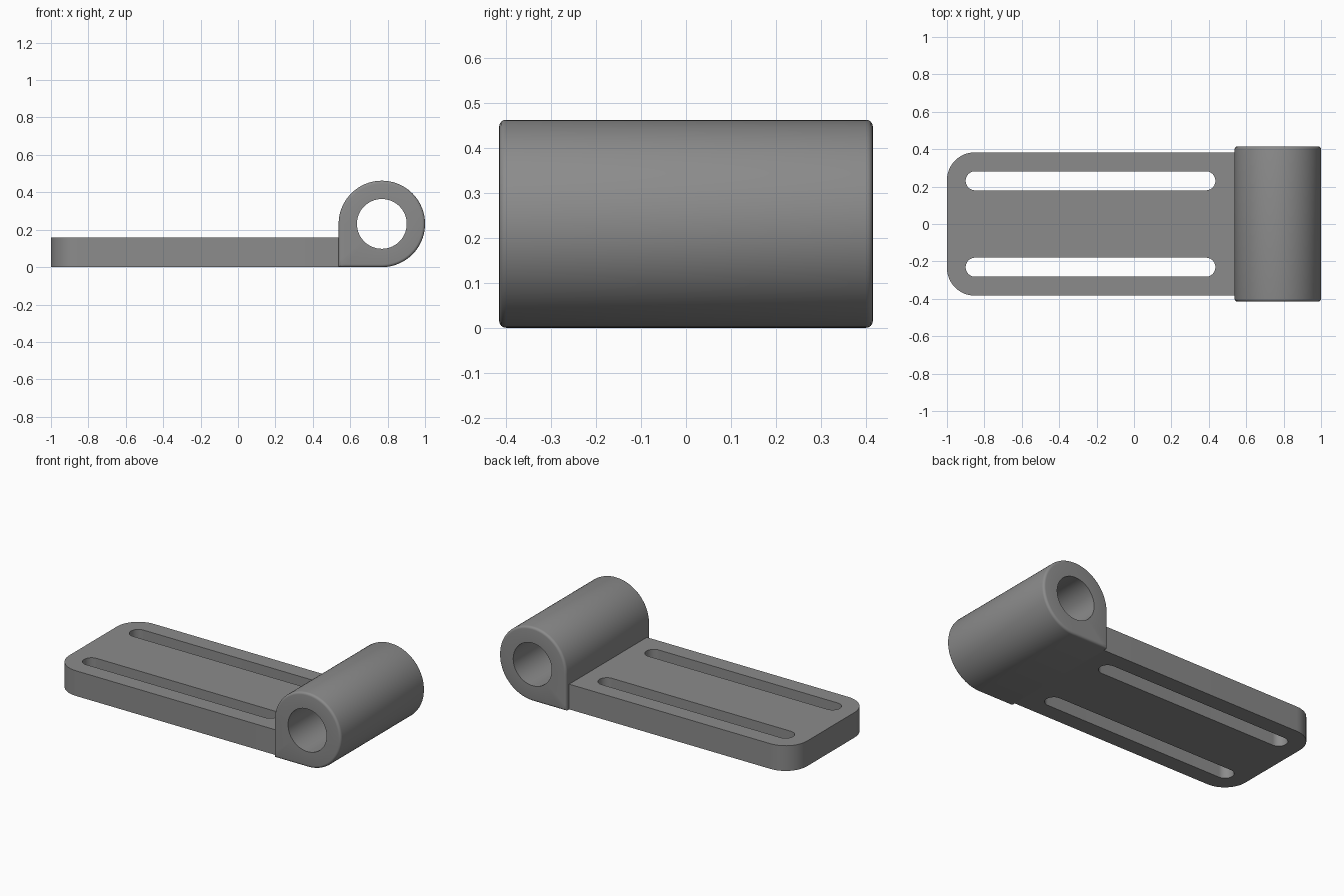
import bpy, bmesh, math

if "Cube" in bpy.data.objects:
    bpy.data.objects.remove(bpy.data.objects["Cube"])

grey = bpy.data.materials.new("grey metal")
grey.diffuse_color = (0.26, 0.26, 0.26, 1)
grey.use_nodes = True
grey.node_tree.nodes["Principled BSDF"].inputs["Base Color"].default_value = grey.diffuse_color


def finish(bm, name):
    bmesh.ops.recalc_face_normals(bm, faces=bm.faces)
    mesh = bpy.data.meshes.new(name)
    bm.to_mesh(mesh)
    bm.free()
    mesh.materials.append(grey)
    ob = bpy.data.objects.new(name, mesh)
    bpy.context.collection.objects.link(ob)
    bpy.ops.object.select_all(action='DESELECT')
    ob.select_set(True)
    bpy.context.view_layer.objects.active = ob
    bpy.ops.object.shade_smooth_by_angle(angle=math.radians(25))


def rounded_rect(x0, x1, y0, y1, r_left, r_right, n=12):
    """Outline with separate corner radii on the left and right ends."""
    pts = []
    for x, y, sx, sy, start, r in ((x1, y1, -1, -1, 0, r_right), (x0, y1, 1, -1, 90, r_left),
                                   (x0, y0, 1, 1, 180, r_left), (x1, y0, -1, 1, 270, r_right)):
        steps = n if r else 0
        for i in range(steps + 1):
            a = math.radians(start + 90 * i / max(steps, 1))
            pts.append((x + sx * r + r * math.cos(a), y + sy * r + r * math.sin(a)))
    return pts


# Base plate with rounded far corners and two long slots
bm = bmesh.new()
outlines = [rounded_rect(-1, 0.54, -0.383, 0.383, 0.148, 0)]
for side in (-1, 1):
    outlines.append(rounded_rect(-0.9, 0.435, side * 0.231 - 0.051, side * 0.231 + 0.051, 0.0505, 0.0505))
for pts in outlines:
    vs = [bm.verts.new((x, y, 0)) for x, y in pts]
    for a, b in zip(vs, vs[1:] + vs[:1]):
        bm.edges.new((a, b))
bmesh.ops.triangle_fill(bm, edges=bm.edges[:], use_beauty=True, normal=(0, 0, 1))
top = bmesh.ops.extrude_face_region(bm, geom=bm.faces[:], use_keep_orig=True)
bmesh.ops.translate(bm, vec=(0, 0, 0.157), verts=[g for g in top["geom"] if isinstance(g, bmesh.types.BMVert)])
finish(bm, "slotted_plate")

# Barrel: round section with one square lower corner, filleted ends and a through bore
N, CX, CZ, R, BORE, HALF, FILLET = 96, 0.769, 0.231, 0.231, 0.133, 0.415, 0.015


def section(bm, y, r, square):
    ring = []
    for i in range(N):
        a = 2 * math.pi * i / N
        c, s = math.cos(a), math.sin(a)
        k = r / max(abs(c), abs(s)) if square and N / 2 <= i <= N * 3 / 4 else r
        ring.append(bm.verts.new((CX + k * c, y, CZ + k * s)))
    return ring


bm = bmesh.new()
arc = [math.radians(22.5 * i) for i in range(5)]
end = [(HALF - FILLET * (1 - math.sin(t)), R - FILLET * (1 - math.cos(t))) for t in arc]
rings = [section(bm, -y, r, True) for y, r in reversed(end)]
rings += [section(bm, y, r, True) for y, r in end]
rings += [section(bm, HALF, BORE, False), section(bm, -HALF, BORE, False)]
for a, b in zip(rings, rings[1:] + rings[:1]):
    for i in range(N):
        j = (i + 1) % N
        bm.faces.new((a[i], a[j], b[j], b[i]))
finish(bm, "barrel")
